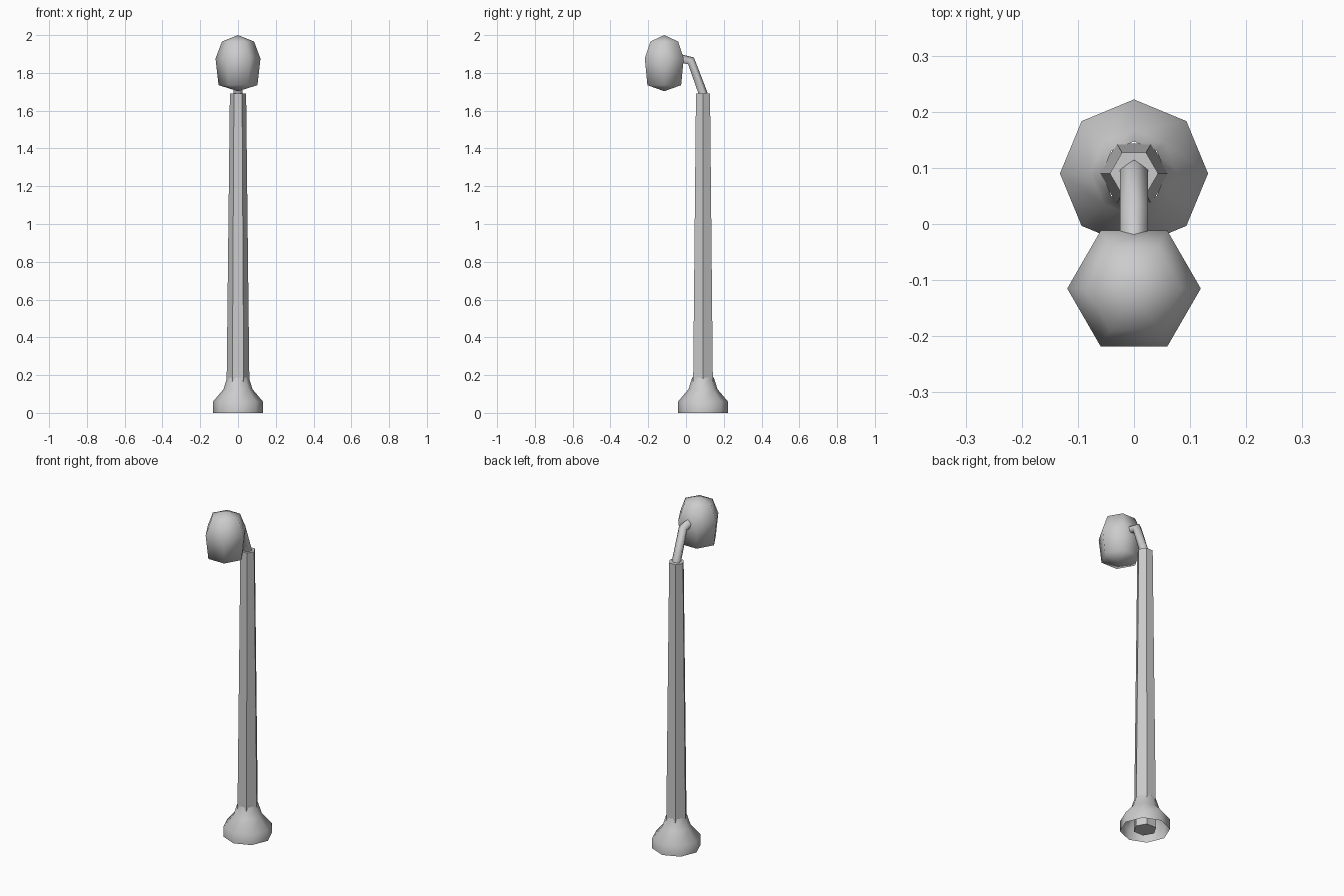
import bpy
import bmesh
from math import cos, sin, tau, radians
from mathutils import Vector

cube = bpy.data.objects.get("Cube")
if cube:
    bpy.data.objects.remove(cube, do_unlink=True)

# Single grey paint
grey = bpy.data.materials.new("grey_metal")
grey.use_nodes = True
colour = (0.6, 0.6, 0.6, 1)
grey.diffuse_color = colour
grey.node_tree.nodes["Principled BSDF"].inputs["Base Color"].default_value = colour


def skin(name, rings, cap_start=True, cap_end=True, smooth=None):
    """Join equal-sided rings of points into one skinned part."""
    bm = bmesh.new()
    loops = [[bm.verts.new(p) for p in ring] for ring in rings]
    n = len(loops[0])
    for a, b in zip(loops, loops[1:]):
        for i in range(n):
            j = (i + 1) % n
            bm.faces.new((a[i], a[j], b[j], b[i]))
    if cap_start:
        bm.faces.new(loops[0][::-1])
    if cap_end:
        bm.faces.new(loops[-1])
    bmesh.ops.remove_doubles(bm, verts=bm.verts, dist=0.0005)
    bmesh.ops.recalc_face_normals(bm, faces=bm.faces)
    mesh = bpy.data.meshes.new(name)
    bm.to_mesh(mesh)
    bm.free()
    mesh.materials.append(grey)
    obj = bpy.data.objects.new(name, mesh)
    bpy.context.collection.objects.link(obj)
    if smooth:
        bpy.ops.object.select_all(action="DESELECT")
        obj.select_set(True)
        bpy.context.view_layer.objects.active = obj
        bpy.ops.object.shade_smooth_by_angle(angle=radians(smooth))
    return obj


def lathe(sides, y, profile):
    """Rings around a vertical axis from (radius, height) pairs."""
    return [[(r * cos(tau * i / sides), y + r * sin(tau * i / sides), z)
             for i in range(sides)] for r, z in profile]


def tube(sides, radius, path):
    """Rings along a bent path in the side plane, one corner facing up."""
    pts = [Vector((0, y, z)) for y, z in path]
    rings = []
    for i, p in enumerate(pts):
        steps = [(b - a).normalized() for a, b in zip(pts, pts[1:])]
        d = (steps[max(i - 1, 0)] + steps[min(i, len(steps) - 1)]).normalized()
        up = Vector((0, d.z, -d.y))
        side = Vector((1, 0, 0))
        rings.append([p + radius * (cos(tau * k / sides) * up + sin(tau * k / sides) * side)
                      for k in range(sides)])
    return rings


POLE_Y = 0.09
HEAD_Y = -0.115

# Flared foot, hollow underneath
skin("base", lathe(8, POLE_Y, [(0.132, 0), (0.132, 0.06), (0.077, 0.125), (0.057, 0.188)]),
     cap_start=False, cap_end=False, smooth=70)

# Tapered six-sided pole
skin("pole", lathe(6, POLE_Y, [(0.062, 0.003), (0.043, 1.69)]))

# Bent arm from the pole top to the lamp
skin("arm", tube(5, 0.026, [(0.09, 1.685), (0.025, 1.862), (-0.06, 1.88)]), smooth=75)

# Faceted lamp head with shallow pointed underside
skin("lamp_head", lathe(6, HEAD_Y, [(0, 1.703), (0.103, 1.735), (0.119, 1.876),
                                    (0.085, 1.966), (0, 2.0)]),
     cap_start=False, cap_end=False, smooth=65)
